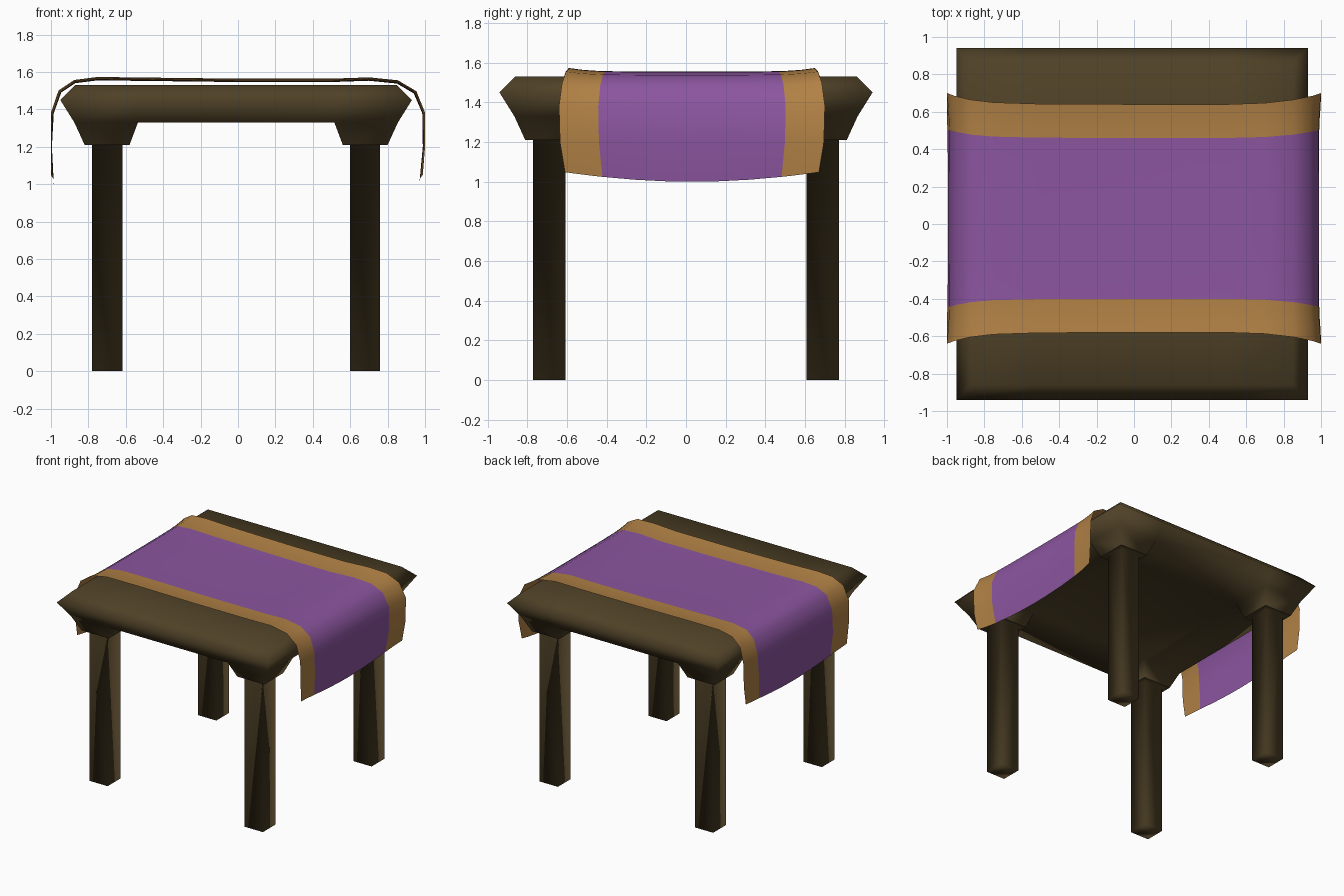
import bpy, bmesh
from mathutils import Vector

if "Cube" in bpy.data.objects:
    bpy.data.objects.remove(bpy.data.objects["Cube"])


def material(name, rgb):
    m = bpy.data.materials.new(name)
    m.diffuse_color = (*rgb, 1)
    m.use_nodes = True
    m.node_tree.nodes["Principled BSDF"].inputs["Base Color"].default_value = m.diffuse_color
    return m


WOOD = material("dark_wood", (0.078, 0.053, 0.020))
PURPLE = material("purple_cloth", (0.262, 0.092, 0.350))
GOLD = material("gold_cloth", (0.440, 0.220, 0.060))
CX = -0.01                                  # table centre in x


def finish(name, bm, mats):
    bmesh.ops.recalc_face_normals(bm, faces=bm.faces)
    for f in bm.faces:
        f.smooth = True
    me = bpy.data.meshes.new(name)
    bm.to_mesh(me)
    bm.free()
    for m in mats:
        me.materials.append(m)
    ob = bpy.data.objects.new(name, me)
    bpy.context.collection.objects.link(ob)
    return ob


def square(bm, sx, sy, lo, hi, z):
    """Ring of four points in the corner given by the signs sx, sy."""
    return [bm.verts.new((CX + sx * a, sy * b, z))
            for a, b in ((lo, lo), (hi, lo), (hi, hi), (lo, hi))]


def bridge(bm, a, b):
    n = len(a)
    for i in range(n):
        bm.faces.new((a[i], a[(i + 1) % n], b[(i + 1) % n], b[i]))


# Tabletop: bevelled slab with a tapered bracket under each corner
INNER = 0.525
bm = bmesh.new()


def layer(half, z):
    c = (-half, -INNER, INNER, half)
    return {(i, j): bm.verts.new((CX + c[i], c[j], z))
            for i in range(4) for j in range(4)
            if half != 0.94 or i in (0, 3) or j in (0, 3)}


under, rim, top = layer(0.865, 1.33), layer(0.94, 1.45), layer(0.86, 1.53)
loop = ([(i, 0) for i in range(3)] + [(3, j) for j in range(3)]
        + [(i, 3) for i in (3, 2, 1)] + [(0, j) for j in (3, 2, 1)])
bridge(bm, [under[k] for k in loop], [rim[k] for k in loop])
bridge(bm, [rim[k] for k in loop], [top[k] for k in loop])
for i in range(3):
    for j in range(3):
        cell = ((i, j), (i + 1, j), (i + 1, j + 1), (i, j + 1))
        bm.faces.new([top[k] for k in cell])
        if i == 1 or j == 1:
            bm.faces.new([under[k] for k in cell])
        else:
            sx, sy = i - 1, j - 1
            ii, oi = (1, 0) if sx < 0 else (2, 3)
            ij, oj = (1, 0) if sy < 0 else (2, 3)
            upper = [under[k] for k in ((ii, ij), (oi, ij), (oi, oj), (ii, oj))]
            bridge(bm, upper, square(bm, sx, sy, 0.57, 0.81, 1.21))
finish("tabletop", bm, [WOOD])

# Legs: square posts with a flat collar closing the bracket
for sx, side in ((-1, "left"), (1, "right")):
    for sy, end in ((-1, "front"), (1, "back")):
        bm = bmesh.new()
        collar = square(bm, sx, sy, 0.57, 0.81, 1.21)
        head = square(bm, sx, sy, 0.608, 0.77, 1.21)
        foot = square(bm, sx, sy, 0.608, 0.77, 0.0)
        bridge(bm, collar, head)
        bridge(bm, head, foot)
        bm.faces.new(foot)
        leg = finish(f"{end}_{side}_leg", bm, [WOOD])
        # keep the collar facing down and the post facing out
        if leg.data.polygons[0].normal.z > 0:
            leg.data.flip_normals()

# Table runner: draped profile (x, z, half width) swept across y
PROFILE = [(-0.985, 1.05, 0.64), (-0.995, 1.20, 0.665), (-0.985, 1.38, 0.67),
           (-0.945, 1.49, 0.655), (-0.87, 1.54, 0.635), (-0.75, 1.555, 0.62),
           (-0.50, 1.552, 0.612), (0.0, 1.546, 0.61), (0.50, 1.546, 0.61),
           (0.70, 1.553, 0.617), (0.85, 1.538, 0.635), (0.94, 1.485, 0.655),
           (0.985, 1.38, 0.67), (0.988, 1.20, 0.665), (0.97, 1.05, 0.64)]
BAND = 0.705
half_cols = [0.2, 0.45, BAND, 0.8, 0.9, 1.0]
cols = [-t for t in reversed(half_cols)] + [0.0] + half_cols
bm = bmesh.new()
rows = []
last = len(PROFILE) - 1
for i, (x, z, w) in enumerate(PROFILE):
    a, b = PROFILE[max(i - 1, 0)], PROFILE[min(i + 1, last)]
    out = Vector((a[1] - b[1], 0, b[0] - a[0])).normalized()
    row = []
    for t in cols:
        sag = 0.05 * (1 - t * t) if i in (0, last) else 0     # curved hem
        p = Vector((x, 0.03 + w * t, z - sag)) + out * (0.018 * t ** 6)
        p.x = max(-1, min(1, p.x))
        row.append(bm.verts.new(p))
    rows.append(row)
for r, s in zip(rows, rows[1:]):
    for j in range(len(cols) - 1):
        f = bm.faces.new((r[j], s[j], s[j + 1], r[j + 1]))
        f.material_index = int(abs(cols[j] + cols[j + 1]) / 2 > BAND)
runner = finish("table_runner", bm, [PURPLE, GOLD])
if max(runner.data.polygons, key=lambda p: p.area).normal.z < 0:
    runner.data.flip_normals()
